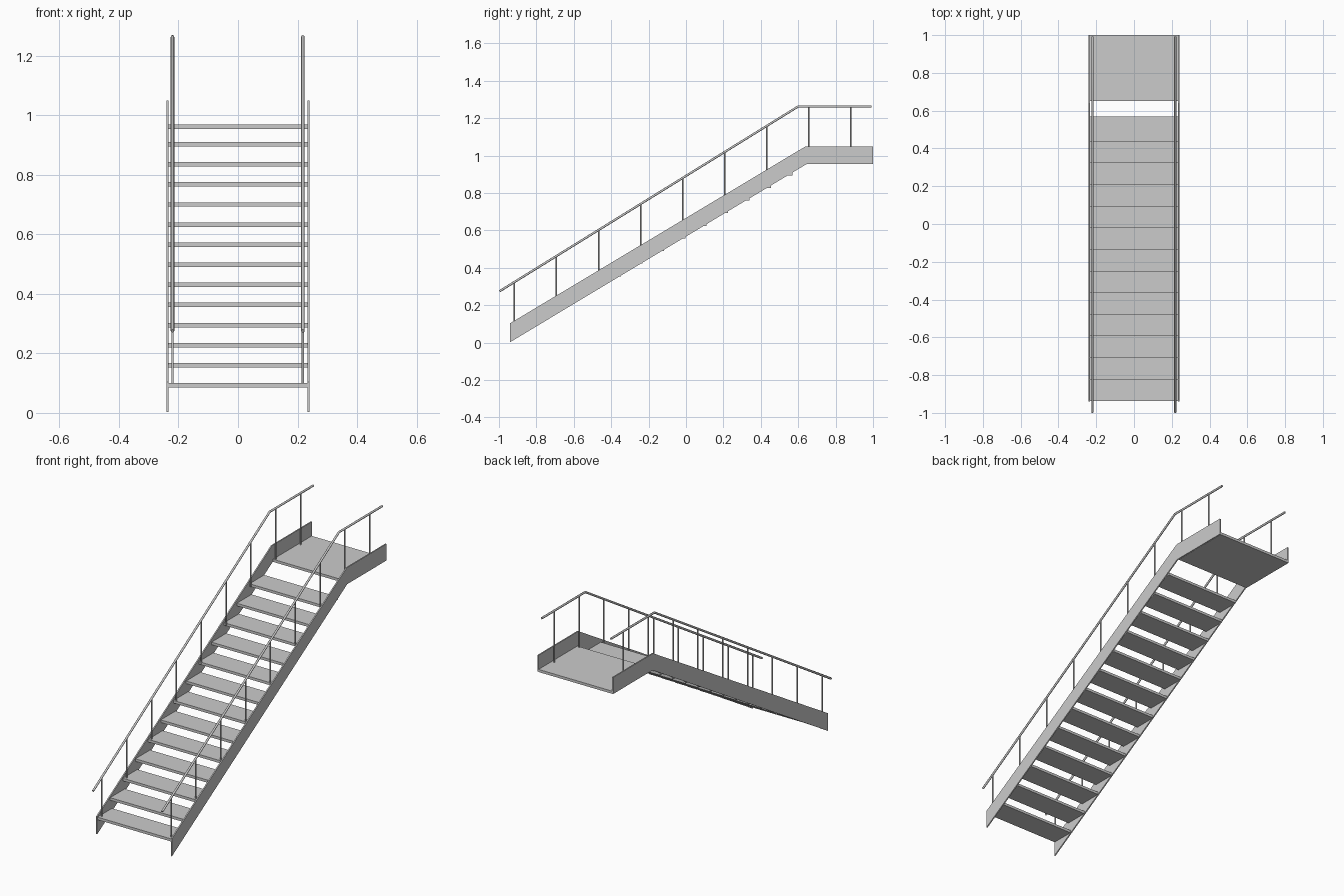
import bpy
import bmesh

if "Cube" in bpy.data.objects:
    bpy.data.objects.remove(bpy.data.objects["Cube"])


def box(name, lo, hi):
    """Axis-aligned box between two corners."""
    bm = bmesh.new()
    bmesh.ops.create_cube(bm, size=1)
    for v in bm.verts:
        v.co = [(a + b) / 2 + c * (b - a) for a, b, c in zip(lo, hi, v.co)]
    return finish(name, bm)


def plate(name, profile, x0, x1):
    """Side profile (y, z) extruded along x."""
    bm = bmesh.new()
    face = bm.faces.new([bm.verts.new((x0, y, z)) for y, z in profile])
    ext = bmesh.ops.extrude_face_region(bm, geom=[face])["geom"]
    verts = [g for g in ext if isinstance(g, bmesh.types.BMVert)]
    bmesh.ops.translate(bm, verts=verts, vec=(x1 - x0, 0, 0))
    bmesh.ops.recalc_face_normals(bm, faces=bm.faces)
    return finish(name, bm)


def finish(name, bm):
    me = bpy.data.meshes.new(name)
    bm.to_mesh(me)
    bm.free()
    ob = bpy.data.objects.new(name, me)
    bpy.context.collection.objects.link(ob)
    return ob


def tube(name, points, radius):
    """Round bar along a polyline."""
    cu = bpy.data.curves.new(name, 'CURVE')
    cu.dimensions = '3D'
    cu.bevel_depth = radius
    cu.bevel_resolution = 2
    cu.use_fill_caps = True
    sp = cu.splines.new('POLY')
    sp.points.add(len(points) - 1)
    for p, co in zip(sp.points, points):
        p.co = (*co, 1)
    ob = bpy.data.objects.new(name, cu)
    bpy.context.collection.objects.link(ob)
    return ob


RUN, RISE, THICK = 0.1146, 0.0675, 0.015
Y0, Z0 = -0.938, 0.085
PLATFORM_Z = 0.954

# Treads and top landing
for i in range(13):
    y, z = Y0 + i * RUN, Z0 + i * RISE
    box(f"tread_{i + 1}", (-0.234, y, z), (0.234, y + 0.132, z + THICK))
box("landing", (-0.234, 0.65, PLATFORM_Z), (0.234, 1.0, PLATFORM_Z + THICK))

# Side stringers
stringer = [(-0.94, 0.003), (-0.94, 0.104), (0.64, 1.05),
            (1.0, 1.05), (1.0, 0.955), (0.645, 0.955)]
plate("stringer_left", stringer, -0.24, -0.233)
plate("stringer_right", stringer, 0.233, 0.24)

# Handrails and their posts
RAIL = [(-0.997, 0.275), (0.60, 1.263), (0.993, 1.263)]
for side, x in (("left", -0.22), ("right", 0.218)):
    tube(f"handrail_{side}", [(x, y, z) for y, z in RAIL], 0.006)
    for k in range(9):
        y = -0.917 + k * 0.2246
        top = min(1.263, 0.275 + (y + 0.997) * 0.6187)
        foot = PLATFORM_Z if k > 6 else Z0 + 2 * k * RISE
        tube(f"post_{side}_{k + 1}",
             [(x, y, foot + 0.005), (x, y, top)], 0.004)
